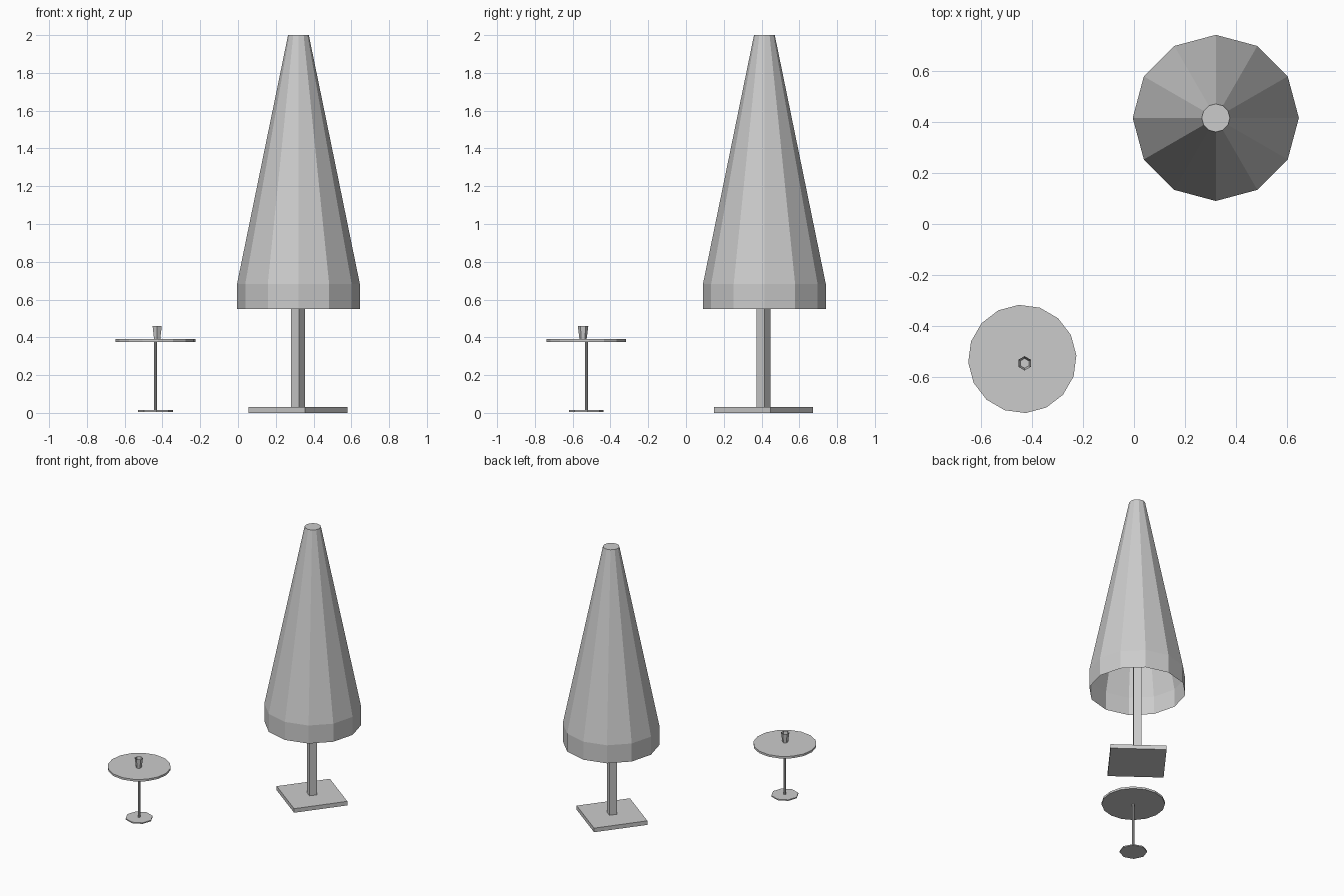
import bpy, bmesh
from math import sin, cos, pi, radians

if "Cube" in bpy.data.objects:
    bpy.data.objects.remove(bpy.data.objects["Cube"])


def lathe(name, center, sides, profile, turn=0.0, cap_bottom=True, cap_top=True):
    """Stack polygon rings given as (radius, z) and skin them with flat faces."""
    bm = bmesh.new()
    rings = []
    for r, z in profile:
        rings.append([bm.verts.new((r * cos(turn + 2 * pi * i / sides),
                                    r * sin(turn + 2 * pi * i / sides), z))
                      for i in range(sides)])
    for a, b in zip(rings, rings[1:]):
        for i in range(sides):
            j = (i + 1) % sides
            bm.faces.new((a[i], a[j], b[j], b[i]))
    if cap_bottom:
        bm.faces.new(rings[0][::-1])
    if cap_top:
        bm.faces.new(rings[-1])
    mesh = bpy.data.meshes.new(name)
    bm.to_mesh(mesh)
    bm.free()
    obj = bpy.data.objects.new(name, mesh)
    obj.location = (center[0], center[1], 0)
    bpy.context.collection.objects.link(obj)
    return obj


parasol = (0.32, 0.415)
table = (-0.437, -0.528)
square_turn = radians(-81.9)
table_turn = radians(3.7)

# Closed parasol: square foot, square pole, open-bottomed canopy
lathe("parasol_base", (0.317, 0.41), 4, [(0.265, 0.0), (0.265, 0.03)], square_turn)
lathe("parasol_pole", (0.317, 0.41), 4, [(0.0375, 0.03), (0.0375, 1.95)], square_turn)
lathe("parasol_canopy", parasol, 12,
      [(0.325, 0.55), (0.325, 0.683), (0.055, 2.0)], cap_bottom=False)

# Round bistro table
lathe("table_foot", table, 8, [(0.0925, 0.006), (0.0925, 0.014)], table_turn)
lathe("table_leg", table, 8, [(0.008, 0.014), (0.008, 0.375)], table_turn)
lathe("table_top", table, 16, [(0.212, 0.375), (0.212, 0.39)], table_turn)

# Open cup standing on the table
lathe("cup", (-0.428, -0.545), 6, [(0.019, 0.391), (0.028, 0.46)],
      radians(30), cap_top=False)
